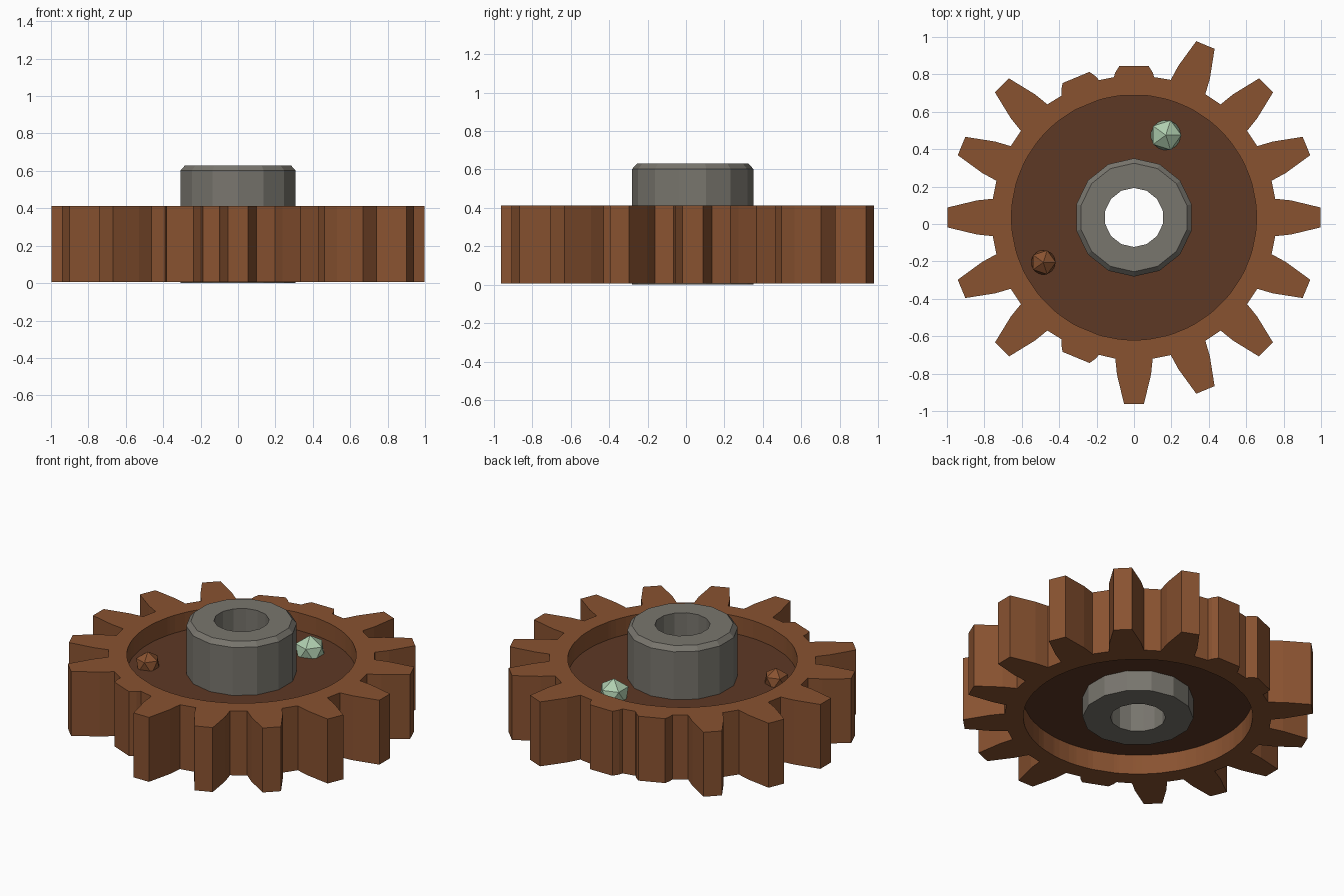
import bpy
from math import sin, cos, pi, radians, atan2, hypot

if "Cube" in bpy.data.objects:
    bpy.data.objects.remove(bpy.data.objects["Cube"])

CY = 0.035  # wheel centre is shifted because one top tooth is broken


def material(name, color):
    m = bpy.data.materials.new(name)
    m.diffuse_color = (*color, 1)
    m.use_nodes = True
    m.node_tree.nodes["Principled BSDF"].inputs["Base Color"].default_value = m.diffuse_color
    return m


rust = material("rust", (0.25, 0.085, 0.03))
dark_rust = material("dark_rust", (0.11, 0.04, 0.018))
verdigris = material("verdigris", (0.43, 0.62, 0.43))
iron = material("iron", (0.19, 0.18, 0.155))


def swept_loops(name, loops, mat):
    """Closed tube from a ring of equal-length vertex loops."""
    n, k = len(loops[0]), len(loops)
    verts = [p for loop in loops for p in loop]
    faces = []
    for a in range(k):
        b = (a + 1) % k
        for i in range(n):
            j = (i + 1) % n
            faces.append((a * n + i, a * n + j, b * n + j, b * n + i))
    me = bpy.data.meshes.new(name)
    me.from_pydata(verts, [], faces)
    me.materials.append(mat)
    ob = bpy.data.objects.new(name, me)
    ob.location.y = CY
    bpy.context.collection.objects.link(ob)
    return ob


def lathe(name, profile, sides, mat, phase=pi / 2):
    loops = [[(r * cos(phase + 2 * pi * i / sides), r * sin(phase + 2 * pi * i / sides), z)
              for i in range(sides)] for r, z in profile]
    return swept_loops(name, loops, mat)


# Toothed rim: (radius, half width) outline per tooth, with three worn stumps
FULL = [(0.755, 0.1), (0.84, 0.091), (0.998, 0.053)]
STUMP = [(0.75, 0.108), (0.775, 0.1), (0.81, 0.078)]
BROKEN = {4, 5, 11}
outline = []
for t in range(16):
    a = radians(22.5 * t)
    half = STUMP if t in BROKEN else FULL
    side = [(r, -w) for r, w in half] + [(r, w) for r, w in reversed(half)]
    outline += [(r * cos(a) - w * sin(a), r * sin(a) + w * cos(a)) for r, w in side]

inner = [(0.655 * x / hypot(x, y), 0.655 * y / hypot(x, y)) for x, y in outline]
Z0, Z1 = 0.006, 0.412
swept_loops("toothed_rim", [
    [(x, y, Z0) for x, y in outline],
    [(x, y, Z1) for x, y in outline],
    [(x, y, Z1) for x, y in inner],
    [(x, y, Z0) for x, y in inner]], rust)

# Recessed web plate
lathe("web_plate", [(0.66, 0.13), (0.66, 0.30), (0.25, 0.30), (0.25, 0.13)], 48, dark_rust)

# Hub with chamfered top and through bore
lathe("hub", [(0.316, 0.0), (0.316, 0.602), (0.29, 0.63), (0.158, 0.63), (0.158, 0.0)], 14, iron)

# Corrosion lumps on the web
for name, loc, r, mat in [("verdigris_lump", (0.17, 0.475, 0.318), 0.093, verdigris),
                          ("rust_lump", (-0.485, -0.205, 0.318), 0.075, rust)]:
    bpy.ops.mesh.primitive_ico_sphere_add(subdivisions=1, radius=r, location=loc)
    ob = bpy.context.object
    ob.name = name
    ob.data.materials.append(mat)
